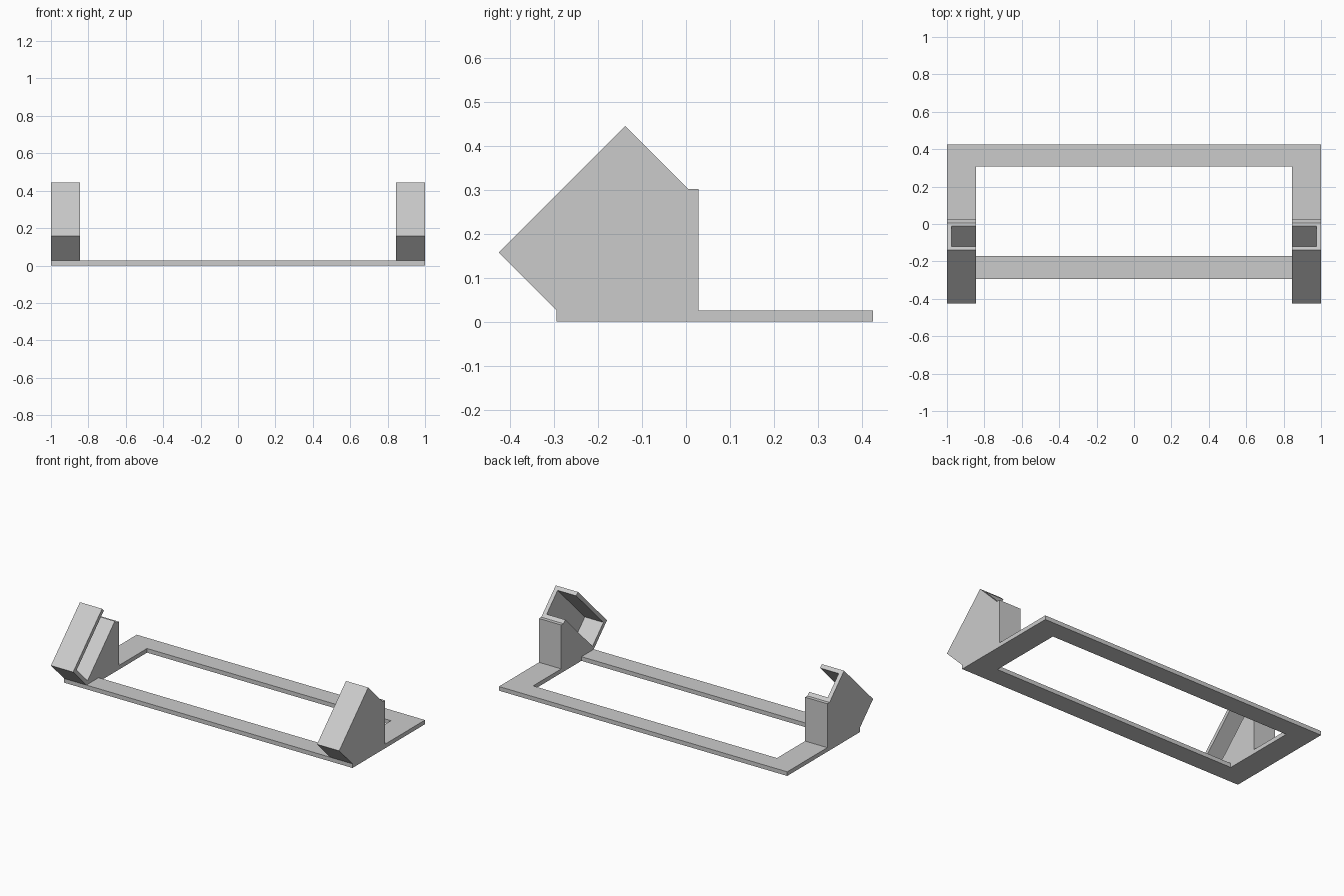
import bpy
import bmesh

default = bpy.data.objects.get("Cube")
if default:
    bpy.data.objects.remove(default, do_unlink=True)

# Single flat material
grey = bpy.data.materials.new("light_grey")
grey.use_nodes = True
grey.diffuse_color = (0.6, 0.6, 0.6, 1)
grey.node_tree.nodes["Principled BSDF"].inputs["Base Color"].default_value = grey.diffuse_color


def prism(name, profile, x0, x1):
    """Extrude a (y, z) profile along x from x0 to x1."""
    bm = bmesh.new()
    face = bm.faces.new([bm.verts.new((x0, y, z)) for y, z in profile])
    ext = bmesh.ops.extrude_face_region(bm, geom=[face])
    moved = [v for v in ext["geom"] if isinstance(v, bmesh.types.BMVert)]
    bmesh.ops.translate(bm, verts=moved, vec=(x1 - x0, 0, 0))
    bmesh.ops.recalc_face_normals(bm, faces=bm.faces)
    mesh = bpy.data.meshes.new(name)
    bm.to_mesh(mesh)
    bm.free()
    mesh.materials.append(grey)
    obj = bpy.data.objects.new(name, mesh)
    bpy.context.collection.objects.link(obj)
    return obj


def cut(obj, cutter):
    """Subtract the cutter, which stays hidden."""
    mod = obj.modifiers.new("cut", 'BOOLEAN')
    mod.operation = 'DIFFERENCE'
    mod.solver = 'EXACT'
    mod.object = cutter
    bpy.context.view_layer.objects.active = obj
    bpy.ops.object.modifier_apply(modifier=mod.name)
    bpy.data.objects.remove(cutter, do_unlink=True)


def rect(y0, y1, z0, z1):
    return [(y0, z0), (y1, z0), (y1, z1), (y0, z1)]


def tilted(d, s):
    """Point from its 45 degree coordinates d = z - y and s = z + y."""
    return ((s - d) / 2, (s + d) / 2)


BASE = 0.026    # frame thickness
INNER = 0.846   # inner side of the brackets
WALL = 0.025    # bracket wall thickness
STEP = WALL * 2 ** 0.5
FRONT, TOP, LOW = 0.583, 0.307, -0.268   # tilted outline of the bracket

# Flat base frame with a large opening
frame = prism("base_frame", rect(-0.294, 0.425, 0, BASE), -1, 1)
cut(frame, prism("opening_cutter", rect(-0.172, 0.307, -0.1, 0.1), -INNER, INNER))

# Tilted end bracket with a slot open at the top and the inner side
outline = [(-0.294, BASE), tilted(FRONT, LOW), tilted(FRONT, TOP),
           (TOP - 0.301, 0.301), (0.028, 0.301), (0.028, BASE)]
bracket = prism("end_brackets", outline, INNER, 1)
slot = [tilted(0.331, LOW + STEP), tilted(FRONT - STEP, LOW + STEP),
        tilted(FRONT - STEP, TOP + 0.2), tilted(0.331, TOP + 0.2)]
cut(bracket, prism("slot_cutter", slot, INNER - 0.1, 1 - WALL))

# Second bracket on the other end
mirror = bracket.modifiers.new("mirror", 'MIRROR')
mirror.use_axis[0] = True
